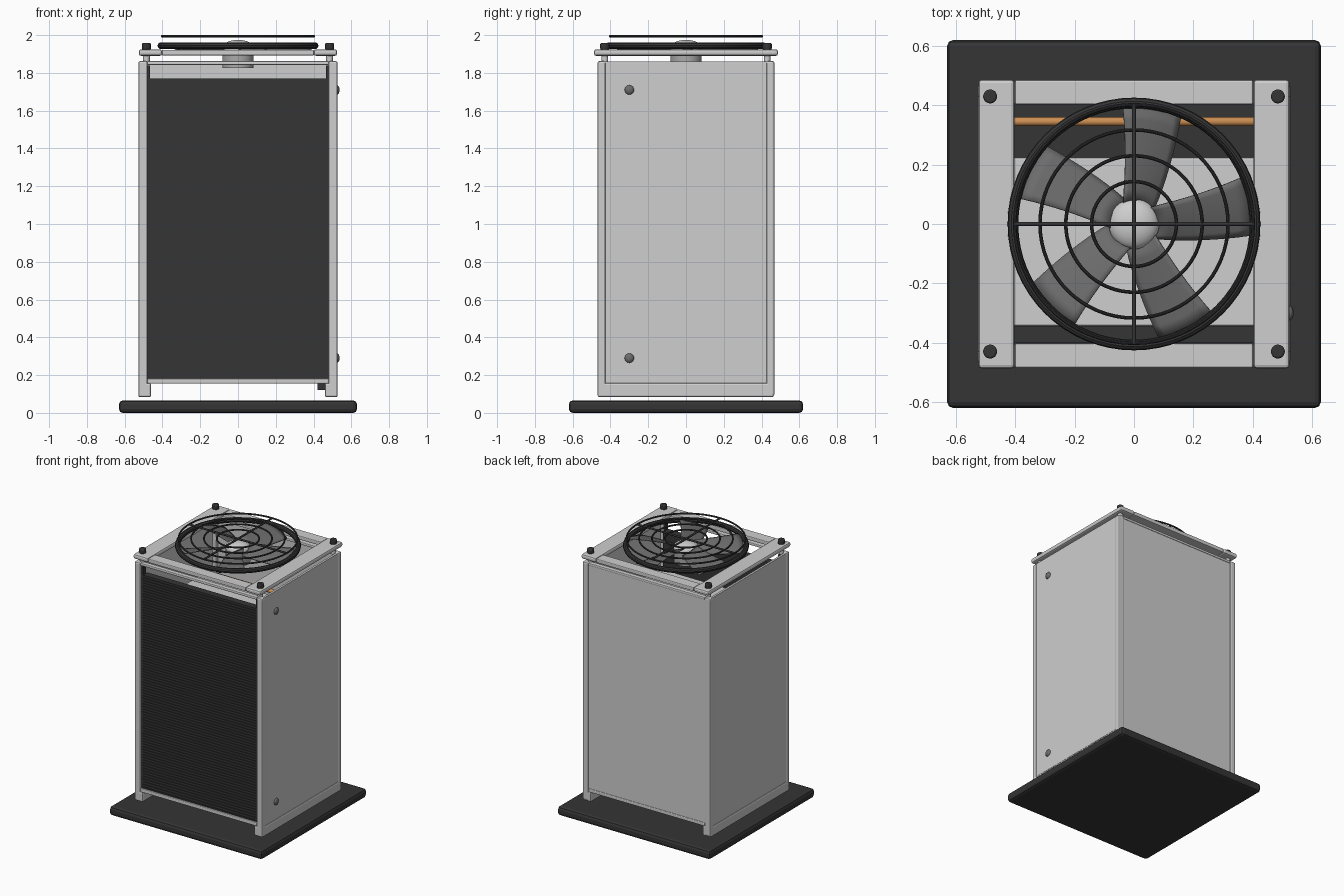
import bpy, bmesh, math
from mathutils import Vector

if "Cube" in bpy.data.objects:
    bpy.data.objects.remove(bpy.data.objects["Cube"])


def material(name, r, g, b):
    m = bpy.data.materials.new(name)
    m.diffuse_color = (r, g, b, 1)
    m.use_nodes = True
    m.node_tree.nodes["Principled BSDF"].inputs["Base Color"].default_value = m.diffuse_color
    return m


PANEL = material("light grey metal", 0.62, 0.62, 0.62)
DARK = material("charcoal", 0.035, 0.035, 0.035)
BLADE = material("mid grey", 0.15, 0.15, 0.15)
MOTOR = material("motor grey", 0.40, 0.40, 0.40)
COPPER = material("copper", 0.62, 0.28, 0.09)


def finish(bm, name, mat, bevel=0.0, segments=2, smooth=False):
    bmesh.ops.recalc_face_normals(bm, faces=bm.faces)
    me = bpy.data.meshes.new(name)
    bm.to_mesh(me)
    bm.free()
    me.materials.append(mat)
    ob = bpy.data.objects.new(name, me)
    bpy.context.collection.objects.link(ob)
    if bevel:
        mod = ob.modifiers.new("bevel", "BEVEL")
        mod.width, mod.segments = bevel, segments
    if smooth:
        bpy.context.view_layer.objects.active = ob
        ob.select_set(True)
        bpy.ops.object.shade_smooth_by_angle(angle=math.radians(40))
        ob.select_set(False)
    return ob


def box(name, x, y, z, mat, bevel=0.0, segments=2):
    bm = bmesh.new()
    bmesh.ops.create_cube(bm, size=1)
    for v in bm.verts:
        v.co = Vector([(a + b) / 2 + c * (b - a) for (a, b), c in zip((x, y, z), v.co)])
    return finish(bm, name, mat, bevel, segments)


def cylinder(name, centre, r, z0, z1, mat, sides=32, bevel=0.0):
    bm = bmesh.new()
    bmesh.ops.create_cone(bm, cap_ends=True, segments=sides, radius1=r, radius2=r, depth=z1 - z0)
    bmesh.ops.translate(bm, verts=bm.verts, vec=(centre[0], centre[1], (z0 + z1) / 2))
    return finish(bm, name, mat, bevel, 2, True)


def ball(name, centre, scale, mat, sides=24):
    bm = bmesh.new()
    bmesh.ops.create_uvsphere(bm, u_segments=sides, v_segments=sides // 2, radius=1)
    for v in bm.verts:
        v.co = Vector([c + s * p for c, s, p in zip(centre, scale, v.co)])
    return finish(bm, name, mat, smooth=True)


def ring(name, major, minor, z, mat):
    bpy.ops.mesh.primitive_torus_add(location=(0, 0, z), major_radius=major, minor_radius=minor,
                                     major_segments=64, minor_segments=10)
    ob = bpy.context.object
    ob.name = name
    ob.data.materials.append(mat)
    bpy.ops.object.shade_smooth_by_angle()
    ob.select_set(False)


def tube(name, points, radius, mat):
    cu = bpy.data.curves.new(name, "CURVE")
    cu.dimensions = "3D"
    cu.bevel_depth, cu.bevel_resolution, cu.use_fill_caps = radius, 3, True
    sp = cu.splines.new("POLY")
    sp.points.add(len(points) - 1)
    for p, co in zip(sp.points, points):
        p.co = (*co, 1)
    cu.materials.append(mat)
    ob = bpy.data.objects.new(name, cu)
    bpy.context.collection.objects.link(ob)


# Base slab
box("base_slab", (-.63, .63), (-.62, .62), (0, .066), DARK, .02)

# Corner posts, skids and side panels
for sx, side in ((-1, "left"), (1, "right")):
    def span(a, b):
        return tuple(sorted((sx * a, sx * b)))
    box(side + "_skid", span(.46, .528), (-.468, .465), (.083, .158), PANEL, .01)
    box(side + "_panel", span(.508, .524), (-.45, .45), (.158, 1.86), PANEL)
    for sy, end in ((-1, "front"), (1, "back")):
        ys = tuple(sorted((sy * .425, sy * .468)))
        box(f"{end}_{side}_post", span(.478, .528), ys, (.09, 1.862), PANEL, .01)
    box(side + "_grille_edge", span(.465, .48), (-.455, -.42), (.18, 1.84), DARK)

# Back panel and front and back rails
box("back_panel", (-.48, .48), (.446, .462), (.158, 1.86), PANEL)
for sy, end in ((-1, "front"), (1, "back")):
    ys = tuple(sorted((sy * .43, sy * .466)))
    box(end + "_bottom_rail", (-.48, .48), ys, (.155, .182), PANEL, .006)
    box(end + "_top_rail", (-.48, .48), ys, (1.842, 1.862), PANEL, .006)

# Front coil panel with fine slats
box("front_coil", (-.468, .468), (-.452, -.40), (.18, 1.77), DARK)
slat = box("coil_slats", (-.468, .468), (-.458, -.45), (.184, .194), DARK)
arr = slat.modifiers.new("rows", "ARRAY")
arr.count = 79
arr.use_relative_offset = False
arr.use_constant_offset = True
arr.constant_offset_displace = (0, 0, .02)

# Inner housing, copper coil behind it and drain block
box("inner_housing", (-.46, .46), (-.345, .225), (.16, 1.52), PANEL, .008)
path = []
for i in range(11):
    z = 1.48 - i * .12
    row = [(-.43, .345, z), (.43, .345, z)]
    row = row if i % 2 == 0 else row[::-1]
    path += row
    if i < 10:
        s = 1 if i % 2 == 0 else -1
        path += [(s * (.43 + .04 * math.sin(a)), .345, z - .06 + .06 * math.cos(a))
                 for a in (math.pi * k / 6 for k in range(1, 6))]
tube("copper_coil", path, .015, COPPER)
box("drain_block", (.42, .47), (-.40, -.30), (.12, .16), DARK)

# Side screws
for z in (.29, 1.71):
    ball("side_screw", (.524, -.30, z), (.014, .025, .025), BLADE, 16)

# Raised top frame on corner bolts
for s, a, b in ((-1, "left", "front"), (1, "right", "back")):
    box(a + "_top_bar", tuple(sorted((s * .402, s * .525))), (-.487, .487), (1.89, 1.925), PANEL, .012)
    box(b + "_top_bar", (-.402, .402), tuple(sorted((s * .402, s * .485))), (1.892, 1.922), PANEL, .006)
    for t in (-1, 1):
        cylinder("corner_standoff", (s * .485, t * .43), .018, 1.85, 1.925, PANEL, 12)
        cylinder("corner_bolt", (s * .485, t * .43), .025, 1.922, 1.958, DARK, 8, .006)

# Fan motor, hub and five pitched blades
cylinder("fan_motor", (0, 0), .083, 1.825, 1.93, MOTOR)
ball("fan_hub", (0, 0, 1.93), (.085, .085, .045), PANEL, 32)
for k in range(5):
    bm = bmesh.new()
    bmesh.ops.create_grid(bm, x_segments=8, y_segments=8, size=1)
    for v in bm.verts:
        t, w = (v.co.x + 1) / 2, v.co.y
        r = .08 + .31 * t
        half = .058 + .042 * t
        a = math.radians(3 + 72 * k) + w * half / r + .1 * t
        v.co = (r * math.cos(a), r * math.sin(a), 1.932 + .028 * w + .006 * (1 - w * w))
    blade = finish(bm, f"fan_blade_{k + 1}", BLADE, smooth=True)
    mod = blade.modifiers.new("thickness", "SOLIDIFY")
    mod.thickness = .006

# Fan shroud ring and wire guard
ring("shroud_ring", .408, .018, 1.944, DARK)
for r in (.402, .317, .23, .143):
    ring("guard_ring", r, .006, 1.994, DARK)
tube("guard_bar_across", [(-.402, 0, 1.993), (.402, 0, 1.993)], .007, DARK)
tube("guard_bar_deep", [(0, -.402, 1.993), (0, .402, 1.993)], .007, DARK)
